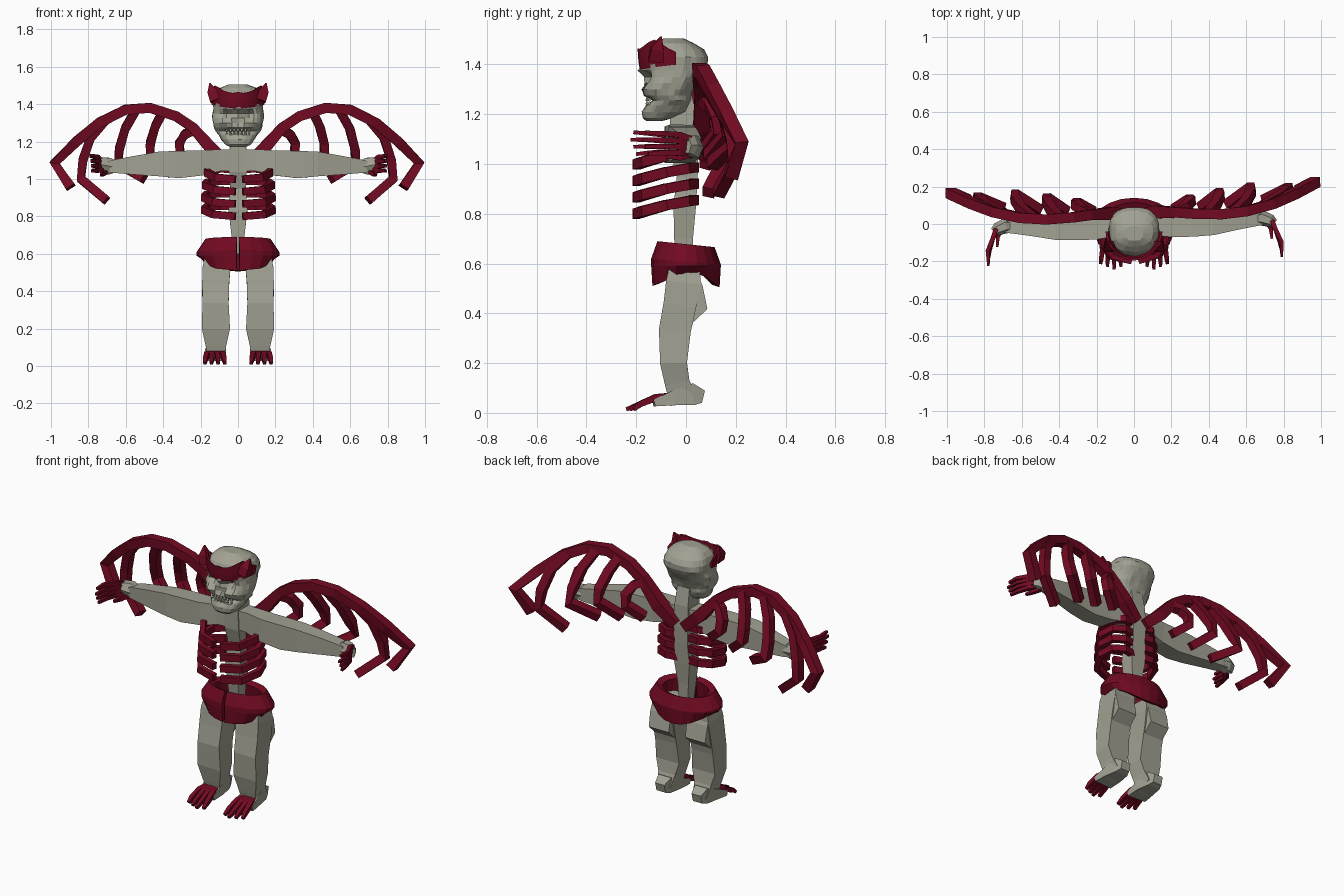
import bpy, bmesh, math, random
from mathutils import Vector as V

random.seed(4)


def material(name, rgb):
    m = bpy.data.materials.new(name)
    m.diffuse_color = (*rgb, 1)
    return m


BONE = material("bone", (0.36, 0.355, 0.29))
RED = material("crimson", (0.17, 0.003, 0.016))
TWIST = 0.03          # slight turn of the upper body


def loft(bm, rings):
    """Skin a list of equal-sized point rings and cap both ends."""
    vs = [[bm.verts.new(p) for p in r] for r in rings]
    n = len(vs[0])
    for a, b in zip(vs, vs[1:]):
        for i in range(n):
            j = (i + 1) % n
            bm.faces.new((a[i], a[j], b[j], b[i]))
    bm.faces.new(vs[0])
    bm.faces.new(vs[-1])


def tube(bm, pts, radii, n=4, up=(0, 1, 0)):
    """Faceted bar along a path; radii are (across, along up) or one number."""
    pts = [V(p) for p in pts]
    rings = []
    for i, p in enumerate(pts):
        t = (pts[min(i + 1, len(pts) - 1)] - pts[max(i - 1, 0)]).normalized()
        side = t.cross(V(up)).normalized()
        u = side.cross(t)
        r = radii[i] if isinstance(radii, list) else radii
        ra, rb = r if isinstance(r, tuple) else (r, r)
        k = 1 / math.cos(math.pi / n)
        rings.append([p + side * ra * k * math.cos(a) + u * rb * k * math.sin(a)
                      for a in (math.tau * (j + .5) / n for j in range(n))])
    loft(bm, rings)


def finish(bm, name, mat, twist=0):
    bmesh.ops.recalc_face_normals(bm, faces=bm.faces)
    me = bpy.data.meshes.new(name)
    bm.to_mesh(me)
    bm.free()
    me.materials.append(mat)
    ob = bpy.data.objects.new(name, me)
    ob.rotation_euler.z = twist
    bpy.context.collection.objects.link(ob)


def paired(name, mat, bars, twist=0):
    """Build the same bars on both sides; bars = (path, radii, sides, up)."""
    for s, side in ((1, "left"), (-1, "right")):
        bm = bmesh.new()
        for pts, radii, n, up in bars:
            tube(bm, [(s * x, y, z) for x, y, z in pts], radii, n, up)
        finish(bm, f"{side}_{name}", mat, twist)


Y, Z = (0, 1, 0), (0, 0, 1)

# Spine
bm = bmesh.new()
tube(bm, [(0, -.005, .6), (0, -.01, .7), (0, -.005, .83), (0, .005, .95), (0, -.005, 1.04), (0, -.01, 1.17), (0, -.02, 1.27)],
     [(.03, .03), (.035, .038), (.05, .045), (.042, .042), (.047, .055), (.044, .055), (.04, .045)], 4)
finish(bm, "spine", BONE)

# Ribs
ribs = []
for k in range(4):
    z, w = .81 + .066 * k, (.185, .185, .18, .17)[k]
    ribs.append(([(.03, .025, z + .045), (.1, .035, z + .045), (w - .02, 0, z + .04), (w, -.08, z + .025),
                  (w - .05, -.17, z), (.02, -.2, z - .01)], (.015, .02), 4, Z))
paired("ribs", RED, ribs, TWIST)

# Arms
paired("arm", BONE, [([(.0, -.01, 1.1), (.1, -.015, 1.1), (.2, -.025, 1.085), (.32, -.025, 1.077), (.42, -.022, 1.08),
                       (.55, -.005, 1.073), (.65, .005, 1.068), (.69, .005, 1.065)],
                      [(.055, .046), (.058, .048), (.067, .052), (.073, .052), (.066, .05),
                       (.05, .042), (.037, .036), (.03, .03)], 4, Y)], TWIST)
# Hands
paired("hand", BONE, [([(.65, .01, 1.065), (.69, .01, 1.068), (.73, -.005, 1.075), (.75, -.02, 1.075)],
                       [(.03, .03), (.045, .035), (.04, .03), (.03, .02)], 6, Y)], TWIST)
# Finger claws, fanned out
claws = [([(.715 + .008 * k, -.005, 1.05 + .017 * k), (.755, -.05, 1.045 + .024 * k),
           (.775 + .004 * k, -.12, 1.045 + .026 * k), (.785, -.2 + .012 * abs(k - 2), 1.04 + .029 * k)],
          [.012, .012, .01, .007], 4, Z) for k in range(4)]
claws.append(([(.7, 0, 1.04), (.73, -.045, 1.025), (.735, -.1, 1.03)], [.012, .011, .007], 4, Z))
paired("finger_claws", RED, claws, TWIST)

# Wings: leading edge and bent struts
wing = [([(.03, .045, 1.06), (.13, .06, 1.15), (.24, .055, 1.275), (.33, .045, 1.335), (.47, .038, 1.38), (.6, .05, 1.37),
          (.74, .085, 1.3), (.86, .135, 1.2), (.975, .195, 1.085), (.89, .155, .955)],
         [.03, .034] + [.027] * 8, 4, Y)]
struts = [
    [(.7, .08, 1.32), (.785, .125, 1.22), (.825, .16, 1.1), (.835, .17, 1.0), (.7, .11, .885)],
    [(.54, .045, 1.375), (.6, .1, 1.27), (.63, .15, 1.16), (.635, .18, 1.08), (.5, .09, 1.0)],
    [(.4, .045, 1.36), (.44, .09, 1.28), (.465, .14, 1.19), (.465, .155, 1.12), (.36, .08, 1.03)],
    [(.23, .055, 1.26), (.28, .085, 1.24), (.31, .115, 1.19), (.305, .125, 1.13), (.22, .075, 1.06)],
]
wing += [(s, .024, 4, Y) for s in struts]
paired("wing", RED, wing, TWIST)

# Pelvis: two half rings meeting at the front
for s, side in ((1, "left"), (-1, "right")):
    bm = bmesh.new()
    rings = []
    for i in range(11):
        t = math.radians(2 + 178 * i / 10)       # 0 = front, 180 = back
        sx, cy = s * math.sin(t), -math.cos(t)
        low = (.51, .515, .52, .535, .55, .565, .56, .545, .525, .51, .505)[i]
        prof = ((.175, .125, .69), (.222, .15, .62), (.222, .15, .59), (.185, .145, low),
                (.155, .115, low + .01), (.14, .095, .675))
        rings.append([(sx * a, cy * b - .01 + .01 * (1 - cy), z - .012 * (cy + 1) * (z > .6)) for a, b, z in prof])
    loft(bm, rings)
    finish(bm, f"{side}_pelvis", RED)

# Legs with a pointed ridge behind the knee
paired("leg", BONE, [([(.11, -.005, .59), (.115, -.01, .52), (.12, -.025, .43), (.12, -.045, .33), (.118, -.05, .2),
                       (.118, -.035, .12), (.118, -.01, .045)],
                      [(.065, .06), (.074, .07), (.072, .066), (.07, .064), (.075, .054), (.055, .05), (.042, .055)], 4, Y),
                     ([(.12, .015, .57), (.12, .03, .5), (.12, .055, .425), (.12, -.005, .36)],
                      [(.06, .025), (.068, .038), (.065, .032), (.065, .02)], 4, Y)])
# Feet
paired("foot", BONE, [([(.12, .07, .065), (.12, .03, .075), (.12, -.05, .06), (.125, -.13, .04)],
                       [(.03, .025), (.042, .044), (.055, .03), (.06, .014)], 4, Z)])
# Toe claws
toes = [([(.09 + .02 * k, -.05, .07), (.082 + .028 * k, -.12, .062), (.073 + .034 * k, -.185, .035),
          (.07 + .036 * k, -.24 + .015 * abs(k - 1), .014)], [.012, .014, .012, .008], 4, Z) for k in range(4)]
paired("toe_claws", RED, toes)

# Skull: stacked rings, then eye, nose, cheek and mouth relief
levels = [(1.172, .045, -.16, -.1), (1.185, .07, -.172, -.05), (1.21, .09, -.176, 0), (1.235, .105, -.165, .015),
          (1.255, .118, -.15, .02), (1.275, .126, -.17, .022), (1.3, .134, -.175, .032), (1.325, .138, -.17, .045),
          (1.35, .136, -.165, .06), (1.375, .132, -.17, .075), (1.4, .134, -.175, .09), (1.43, .134, -.165, .088),
          (1.46, .122, -.15, .07), (1.485, .1, -.12, .03), (1.505, .05, -.09, -.01)]
bm = bmesh.new()
N = 32
rings = []
for z, w, f, b in levels:
    ring = []
    for i in range(N):
        a = math.tau * i / N
        c, s = math.cos(a), math.sin(a)
        k = 1 + random.uniform(-.03, .03)
        p = V((w * k * math.copysign(abs(s) ** .85, s),
               (f + b) / 2 - (b - f) / 2 * k * math.copysign(abs(c) ** .8, c), z))
        if c > 0:
            d = lambda x, h, rx, rz: math.exp(-((abs(p.x) - x) / rx) ** 2 - ((z - h) / rz) ** 2)
            p.y += .05 * d(.055, 1.345, .026, .022)      # eye sockets
            p.y += .03 * d(0, 1.305, .014, .015)         # nose opening
            p.y -= .022 * d(0, 1.375, .03, .02)          # nose bridge
            p.y -= .014 * d(.075, 1.305, .03, .015)      # cheekbones
            p.y += .02 * d(0, 1.255, .07, .012)          # mouth
        ring.append(p)
    rings.append(ring)
loft(bm, rings)
finish(bm, "skull", BONE)

# Teeth
bm = bmesh.new()
for k in range(-3, 4):
    x = .02 * k
    y = -.16 + 3.2 * x * x
    for z0, z1 in ((1.275, 1.252), (1.225, 1.247)):
        tube(bm, [(x, y + .012, z0), (x, y, z1)], [.008, .004], 4)
finish(bm, "teeth", BONE)

# Crown: curved band with pointed top
bm = bmesh.new()
rings = []
for i in range(17):
    t = math.radians(-88 + 11 * i)
    k = abs(i - 8)
    top = (1.465, 1.46, 1.465, 1.475, 1.49, 1.5, 1.485, 1.465, 1.45)[k]
    low = 1.375 + .003 * k
    rings.append([(r * math.sin(t), -.035 - (r + .008) * math.cos(t), z)
                  for r, z in ((.142, low), (.148, low + .035), (.152, top), (.14, top - .004), (.122, low + .01))])
loft(bm, rings)
for s in (-1, 1):
    tube(bm, [(s * .12, -.12, 1.42), (s * .138, -.115, 1.465), (s * .15, -.1, 1.512)], [.03, .025, .003], 4)
finish(bm, "crown", RED)
